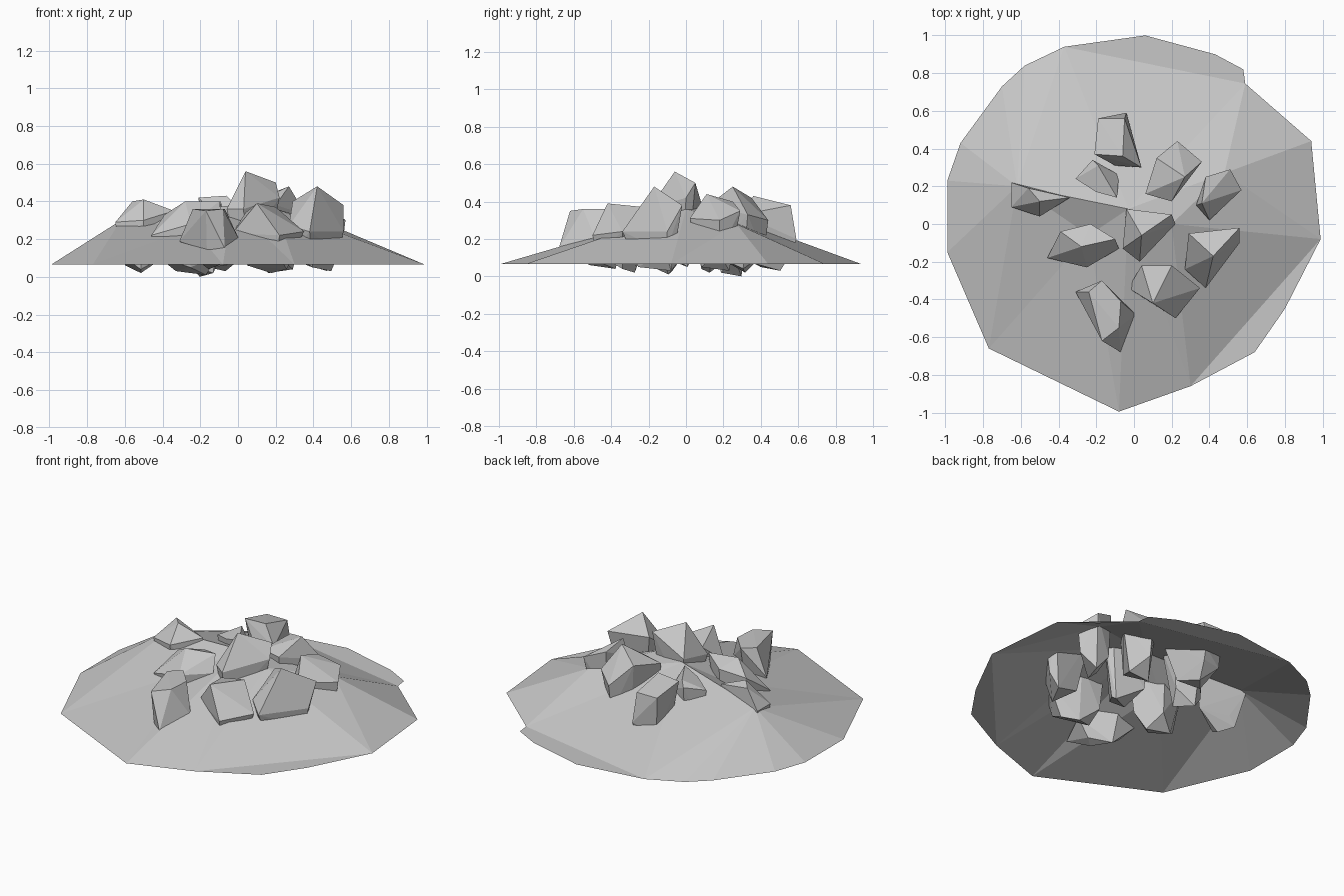
import bpy, bmesh
from mathutils import Vector

if "Cube" in bpy.data.objects:
    bpy.data.objects.remove(bpy.data.objects["Cube"], do_unlink=True)

# One flat stone colour for everything
stone = bpy.data.materials.new("stone_grey")
stone.use_nodes = True
stone.diffuse_color = (.57, .57, .57, 1)
shader = next(n for n in stone.node_tree.nodes if n.type == 'BSDF_PRINCIPLED')
shader.inputs["Base Color"].default_value = stone.diffuse_color


def add_object(name, bm):
    """Turn a bmesh into a flat shaded stone object."""
    mesh = bpy.data.meshes.new(name)
    bmesh.ops.recalc_face_normals(bm, faces=bm.faces)
    bm.to_mesh(mesh)
    bm.free()
    mesh.materials.append(stone)
    obj = bpy.data.objects.new(name, mesh)
    bpy.context.collection.objects.link(obj)
    return obj


def rock(name, low, points):
    """Convex boulder: given upper corners, plus an uneven underside that narrows to its foot."""
    corners = [Vector(p) for p in points]
    centre = sum(corners, Vector()) / len(corners)
    bm = bmesh.new()
    for i, p in enumerate(corners):
        # every other corner makes a wide shoulder, the rest a narrow foot
        wide = i % 2 == 0
        foot = centre.lerp(p, .85 if wide else .55)
        foot.z = low + (.1 if wide else .01 * (i - 1))
        bm.verts.new(p)
        bm.verts.new(foot)
    result = bmesh.ops.convex_hull(bm, input=bm.verts)
    unused = {g for g in result["geom_interior"] + result["geom_unused"]
              if isinstance(g, bmesh.types.BMVert)}
    bmesh.ops.delete(bm, geom=list(unused), context='VERTS')
    return add_object(name, bm)


# Mound: an open sheet with a level rim and a few raised hubs
rim_height = .065
rim = [(-.37, .94), (-.58, .84), (-.7, .73), (-.92, .43), (-.99, .23), (-.99, -.15),
       (-.77, -.66), (-.08, -.995), (.3, -.86), (.64, -.68), (.8, -.45), (.99, -.08),
       (.94, .44), (.75, .58), (.59, .745), (.58, .82), (.43, .9), (.06, 1)]
hubs = [(-.62, .2, .3), (-.24, -.06, .26), (-.03, .08, .38), (.2, 0, .36), (.48, .27, .28)]
west, south, crown, east, shoulder = range(len(rim), len(rim) + len(hubs))

mound = bmesh.new()
verts = [mound.verts.new((x, y, rim_height)) for x, y in rim]
verts += [mound.verts.new(p) for p in hubs]
faces = [(i, i + 1, west) for i in range(6)]
faces += [(6, south, west), (6, 7, south), (7, crown, south), (7, 8, crown),
          (south, crown, west), (8, east, crown), (8, 11, east),
          (11, shoulder, east), (11, 12, shoulder), (12, 14, shoulder),
          (14, crown, shoulder), (crown, east, shoulder), (14, 0, crown), (0, west, crown)]
# level skirts along the rim
faces += [(8, 9, 10, 11), (12, 13, 14), (14, 15, 16, 17, 0)]
for face in faces:
    mound.faces.new([verts[i] for i in face])
add_object("mound", mound)

# Boulders, from the middle outwards
rock("centre_rock", .05, [(.04, -.06, .56), (.2, .05, .5), (-.04, .08, .4),
                          (.22, 0, .42), (.03, -.2, .36), (-.06, -.13, .36)])
rock("back_rock", .03, [(-.19, .56, .38), (-.05, .56, .38), (-.06, .36, .43),
                        (-.21, .37, .42), (-.04, .59, .2), (.04, .3, .33), (-.1, .31, .3)])
rock("small_back_rock", 0, [(-.31, .24, .34), (-.22, .34, .37), (-.19, .31, .4),
                            (-.09, .14, .4), (-.08, .26, .3), (-.2, .17, .37)])
rock("back_left_rock", .02, [(.06, .16, .38), (.12, .35, .42), (.23, .44, .3),
                             (.36, .33, .33), (.2, .12, .38), (.27, .25, .48)])
rock("left_rock", .03, [(.38, .25, .4), (.51, .29, .35), (.57, .18, .3),
                        (.4, .02, .31), (.33, .1, .33), (.36, .11, .44)])
rock("front_left_rock", .03, [(.42, -.17, .48), (.56, -.02, .38), (.56, -.1, .24),
                              (.38, -.34, .24), (.27, -.24, .27), (.29, -.05, .4)])
rock("front_rock", .02, [(.1, -.42, .39), (.2, -.22, .37), (.04, -.22, .34),
                         (.35, -.34, .24), (.22, -.5, .22), (-.03, -.34, .23)])
rock("front_right_rock", .04, [(-.24, -.36, .36), (-.17, -.3, .36), (-.07, -.41, .36),
                               (-.08, -.55, .36), (-.17, -.62, .35), (.01, -.48, .19),
                               (-.07, -.68, .15), (-.31, -.36, .19)])
rock("right_rock", .01, [(-.28, -.12, .4), (-.1, -.08, .4), (-.46, -.18, .22),
                         (-.39, -.04, .33), (-.08, -.13, .3), (-.25, -.23, .28),
                         (-.23, 0, .36)])
rock("far_right_rock", .02, [(-.56, .19, .4), (-.5, .12, .41), (-.34, .14, .35),
                             (-.5, .04, .3), (-.65, .09, .29), (-.65, .22, .29)])
